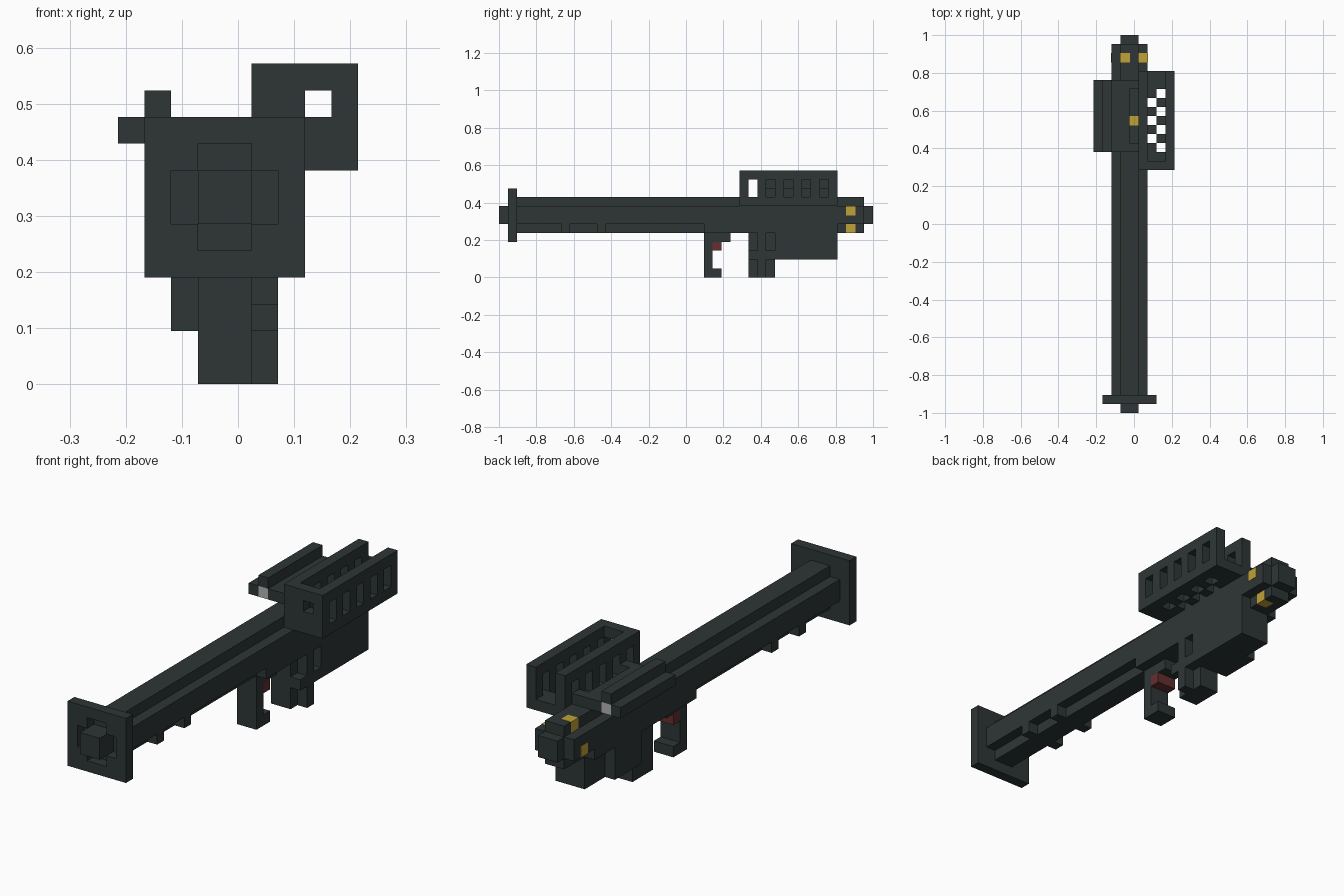
import bpy, bmesh
from mathutils import Vector

if "Cube" in bpy.data.objects:
    bpy.data.objects.remove(bpy.data.objects["Cube"], do_unlink=True)

U = 2 / 42  # size of one block unit


def material(name, rgb):
    m = bpy.data.materials.new(name)
    m.use_nodes = True
    m.diffuse_color = (*rgb, 1)
    bsdf = m.node_tree.nodes["Principled BSDF"]
    bsdf.inputs["Base Color"].default_value = (*rgb, 1)
    bsdf.inputs["Roughness"].default_value = 0.8
    return m


DARK = material("dark_green_grey", (0.027, 0.037, 0.036))
YELLOW = material("yellow", (0.53, 0.36, 0.04))
RED = material("dark_red", (0.13, 0.028, 0.028))
GLASS = material("light_grey", (0.45, 0.45, 0.45))


def part(name, boxes, mat=DARK, grow=0.0):
    """One object from boxes (x0, x1, y0, y1, z0, z1) in block units."""
    bm = bmesh.new()
    for x0, x1, y0, y1, z0, z1 in boxes:
        size = Vector((x1 - x0, y1 - y0, z1 - z0)) * U
        centre = Vector(((x0 + x1) / 2 - 4.5, (y0 + y1) / 2 - 21, (z0 + z1) / 2)) * U
        verts = bmesh.ops.create_cube(bm, size=1)["verts"]
        for v in verts:
            v.co = Vector([c * (s + 2 * grow * U) for c, s in zip(v.co, size)]) + centre
    me = bpy.data.meshes.new(name)
    bm.to_mesh(me)
    bm.free()
    me.materials.append(mat)
    ob = bpy.data.objects.new(name, me)
    bpy.context.collection.objects.link(ob)
    return ob


def cross(y0, y1):
    """Plus-shaped tube section as three stacked boxes."""
    return [(2, 6, y0, y1, 6, 8), (3, 5, y0, y1, 8, 9), (3, 5, y0, y1, 5, 6)]


# Barrel and the two end tips
part("barrel", cross(2, 41))
part("front_tip", [(3, 5, 0, 2, 6, 8)])
part("rear_tip", [(3, 5, 41, 42, 6, 8)])

# Muzzle plate with a plus-shaped opening
part("muzzle_plate", [
    (1, 7, 1, 2, 9, 10), (1, 7, 1, 2, 4, 5),
    (1, 2, 1, 2, 5, 9), (6, 7, 1, 2, 5, 9),
    *[(x, x + 1, 1, 2, z, z + 1) for x in (2, 5) for z in (5, 8)]])

# Small lugs under both sides of the barrel
part("barrel_lugs", [(x, x + 1, y, y + 1, 5, 6) for x in (2, 5) for y in (7, 11)])

# Receiver body
part("receiver", [(2, 3, 23, 38, 5, 6), (5, 6, 23, 38, 5, 6)])
part("lower_body", [(3, 6, 31, 38, 2, 5)])
part("side_block", [(2, 3, 31, 35, 2, 5)])

# Front handle with trigger
part("front_handle", [(3, 5, 23, 26, 4, 5), (3, 5, 23, 24, 0, 4), (3, 5, 24, 25, 0, 1)])
part("trigger", [(3, 5, 24, 25, 3, 4)], RED)

# Rear grip with a raised plus on its left side
part("rear_grip", [(3, 5, 28, 31, 0, 5)])
part("grip_ribs", [(5, 6, 29, 30, 0, 5), (5, 6, 28, 29, 2, 3), (5, 6, 30, 31, 2, 3)])

# Slotted box: two walls with windows
for name, x in (("inner_wall", 5), ("outer_wall", 8)):
    part(name, [(x, x + 1, 27, 38, 8, 9), (x, x + 1, 27, 38, 11, 12)]
         + [(x, x + 1, y, y + 1, 9, 11) for y in range(27, 38, 2)])

# Box front wall with one square hole
part("box_front", [(6, 8, 27, 28, 8, 10), (6, 8, 27, 28, 11, 12), (6, 7, 27, 28, 10, 11)])

# Box floor with checkered holes
holes = {(6, y) for y in (30, 32, 34)} | {(7, y) for y in (29, 31, 33, 35)}
part("box_floor", [(x, x + 1, y, y + 1, 8, 9) for x in (6, 7)
                   for y in range(28, 38) if (x, y) not in holes])

# Sight bridge with a slot over the barrel
part("bridge", [(2, 4, 29, 37, 9, 10), (4, 5, 29, 30, 9, 10), (4, 5, 36, 37, 9, 10)])

# Sight tube with a lens at each end
part("sight", [(0, 1, 29, 37, 9, 10), (1, 2, 29, 37, 10, 11), (1, 2, 30, 36, 9, 10)])
part("sight_lenses", [(1, 2, 29, 30, 9, 10), (1, 2, 36, 37, 9, 10)], GLASS)

# Yellow marks: a pinwheel round the tail and one in the slot
part("tail_marks", [(x, x + 1, 39, 40, z, z + 1)
                    for x, z in ((3, 8), (5, 7), (4, 5), (2, 6))], YELLOW, 0.03)
part("slot_mark", [(4, 5, 32, 33, 8, 9)], YELLOW, 0.03)
